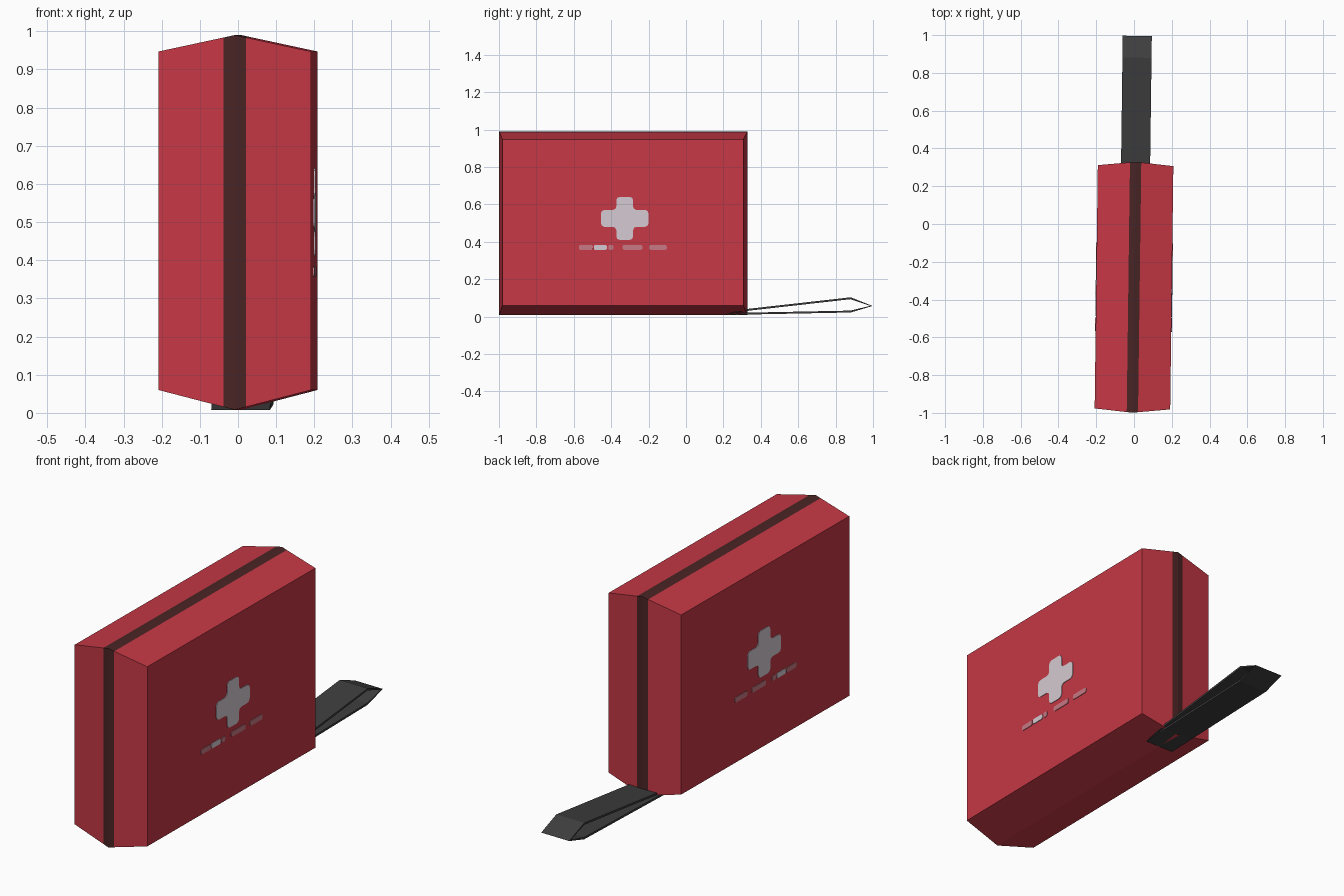
import bpy, bmesh
from mathutils import Matrix, Vector

if "Cube" in bpy.data.objects:
    bpy.data.objects.remove(bpy.data.objects["Cube"])

# The whole model is turned slightly about the middle of the case
PLACE = Matrix.Translation((0, -0.335, 0)) @ Matrix.Rotation(-0.013, 4, 'Z')


def srgb(r, g, b):
    def lin(v):
        v /= 255
        return v / 12.92 if v <= 0.04045 else ((v + 0.055) / 1.055) ** 2.4
    return (lin(r), lin(g), lin(b), 1)


def material(name, rgb):
    m = bpy.data.materials.new(name)
    m.diffuse_color = srgb(*rgb)
    m.use_nodes = True
    m.node_tree.nodes["Principled BSDF"].inputs["Base Color"].default_value = m.diffuse_color
    return m


red = material("red_fabric", (198, 56, 69))
brown = material("dark_zip", (74, 36, 36))
black = material("black_strap", (62, 62, 62))
white = material("pale_print", (214, 203, 211))
pink = material("faded_print", (200, 122, 132))


def finish(bm, name, *mats):
    bmesh.ops.recalc_face_normals(bm, faces=bm.faces)
    bm.transform(PLACE)
    me = bpy.data.meshes.new(name)
    bm.to_mesh(me)
    bm.free()
    for m in mats:
        me.materials.append(m)
    ob = bpy.data.objects.new(name, me)
    bpy.context.collection.objects.link(ob)
    return ob


# Case: rectangular sections across x, bulging to a ridge in the middle
bm = bmesh.new()
rings = []
for x in (-0.2, -0.03, 0, 0.03, 0.2):
    t = abs(x) / 0.2
    hy, z0, z1 = 0.664 - 0.02 * t, 0.008 + 0.052 * t, 0.99 - 0.043 * t
    rings.append([bm.verts.new((x, y, z)) for y, z in
                  ((-hy, z0), (hy, z0), (hy, z1), (-hy, z1))])
for i, (a, b) in enumerate(zip(rings, rings[1:])):
    for k in range(4):
        f = bm.faces.new((a[k], a[(k + 1) % 4], b[(k + 1) % 4], b[k]))
        # zip runs over back, top and front, not the bottom
        f.material_index = 1 if i in (1, 2) and k > 0 else 0
bm.faces.new(rings[0])
bm.faces.new(rings[-1])
finish(bm, "case", red, brown)

# Carrying strap: a flat closed loop lying on the ground
bm = bmesh.new()
path = [(0.53, 0.008), (0.665, 0.016), (1.215, 0.027),
        (1.326, 0.057), (1.215, 0.098), (0.665, 0.036)]
rows = [[bm.verts.new((x, y, z)) for x in (-0.077, 0.077)] for y, z in path]
for i, a in enumerate(rows):
    b = rows[(i + 1) % len(rows)]
    bm.faces.new((a[0], a[1], b[1], b[0]))
strap = finish(bm, "strap", black)
mod = strap.modifiers.new("thickness", 'SOLIDIFY')
mod.thickness = 0.01
mod.offset = 0


def plate(name, side, outline, mat, round_by):
    """Thin printed plate on one side of the case, with softened corners."""
    bm = bmesh.new()
    bm.faces.new([bm.verts.new((side * 0.199, y, z)) for y, z in outline])
    bmesh.ops.bevel(bm, geom=bm.verts[:], offset=round_by, segments=2,
                    profile=0.5, affect='VERTICES')
    out = bmesh.ops.extrude_face_region(bm, geom=bm.faces[:])
    vs = [g for g in out["geom"] if isinstance(g, bmesh.types.BMVert)]
    bmesh.ops.translate(bm, verts=vs, vec=Vector((side * 0.004, 0, 0)))
    finish(bm, name, mat)


def rect(y0, y1, z0, z1):
    return [(y0, z0), (y1, z0), (y1, z1), (y0, z1)]


# Printed cross and row of dashes on both broad sides
cy, cz, w, ly, lz = 0.01, 0.525, 0.045, 0.127, 0.115
cross = [(cy + y, cz + z) for y, z in (
    (-w, -lz), (w, -lz), (w, -w), (ly, -w), (ly, w), (w, w),
    (w, lz), (-w, lz), (-w, w), (-ly, w), (-ly, -w), (-w, -w))]
dashes = [(-0.235, -0.16, pink), (-0.155, -0.085, white), (-0.078, -0.05, pink),
          (-0.002, 0.105, pink), (0.14, 0.235, pink)]
for side, label in ((1, "right"), (-1, "left")):
    plate("cross_" + label, side, cross, white, 0.018)
    for n, (y0, y1, mat) in enumerate(dashes):
        plate(f"dash_{label}_{n + 1}", side, rect(y0, y1, 0.357, 0.383), mat, 0.008)
